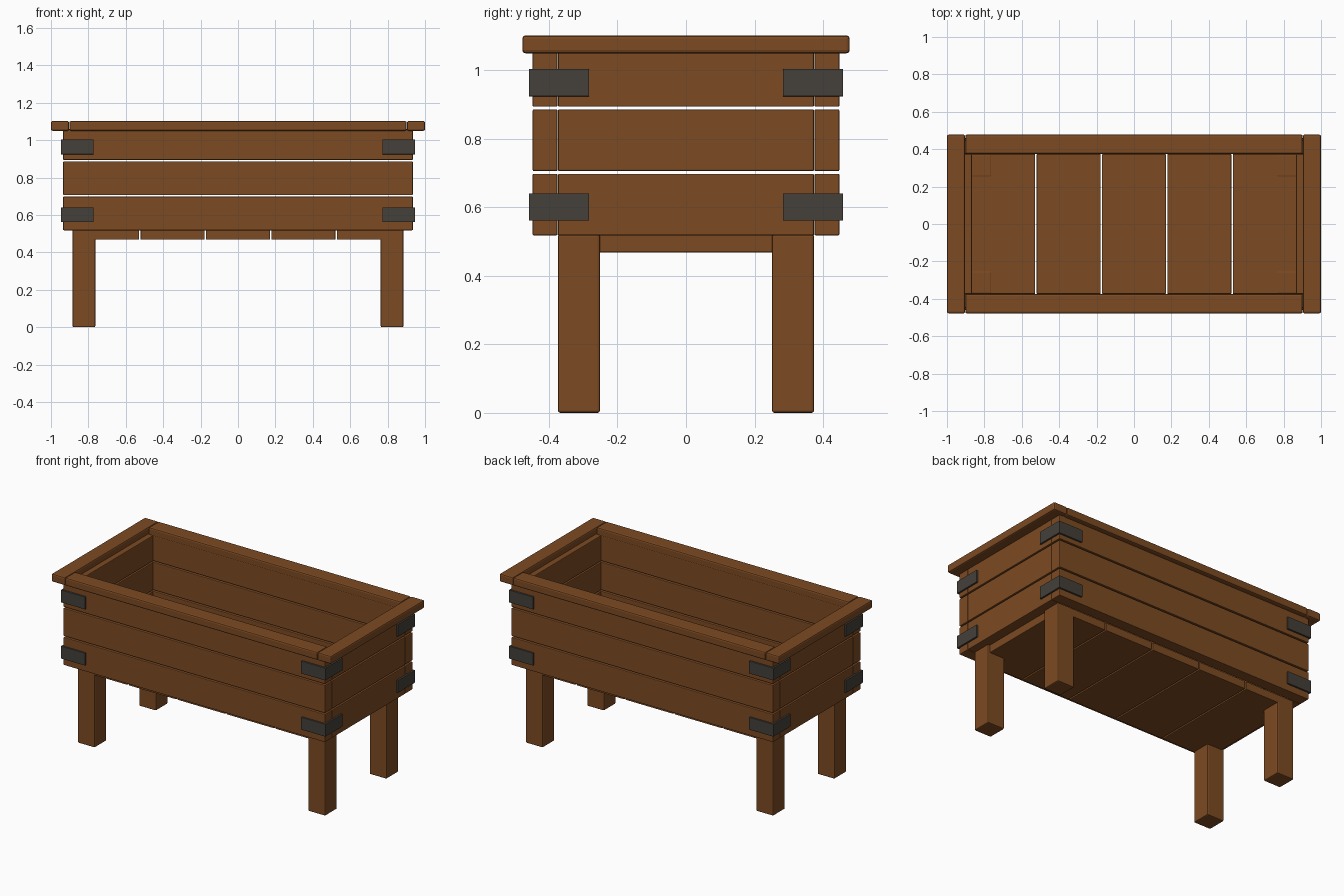
import bpy

if "Cube" in bpy.data.objects:
    bpy.data.objects.remove(bpy.data.objects["Cube"])


def material(name, color):
    m = bpy.data.materials.new(name)
    m.diffuse_color = (*color, 1)
    m.use_nodes = True
    m.node_tree.nodes["Principled BSDF"].inputs["Base Color"].default_value = m.diffuse_color
    return m


WOOD = material("brown wood", (0.205, 0.069, 0.016))
IRON = material("dark iron", (0.058, 0.051, 0.042))


def box(name, x, y, z, mat, bevel):
    """Bevelled box from (min, max) ranges on each axis."""
    r = [sorted(v) for v in (x, y, z)]
    bpy.ops.mesh.primitive_cube_add(size=1, location=[(a + b) / 2 for a, b in r])
    o = bpy.context.object
    o.name = name
    o.scale = [b - a for a, b in r]
    bpy.ops.object.transform_apply(location=False, rotation=False, scale=True)
    o.data.materials.append(mat)
    mod = o.modifiers.new("Bevel", 'BEVEL')
    mod.width = bevel
    mod.segments = 2
    return o


# Three rows of wall boards with open gaps between them
for row in range(3):
    z0 = 0.518 + row * 0.188
    z = (z0, min(z0 + 0.18, 1.06))
    for s, side in ((-1, "front"), (1, "back")):
        box(f"{side}_board", (-0.935, 0.935), (s * 0.375, s * 0.448), z, WOOD, 0.004)
    for s, side in ((-1, "left"), (1, "right")):
        box(f"{side}_board", (s * 0.867, s * 0.935), (-0.374, 0.374), z, WOOD, 0.004)

# Five floor slats
for i in range(5):
    c = (i - 2) * 0.35
    box("floor_slat", (c - 0.171, c + 0.171), (-0.374, 0.374), (0.468, 0.52), WOOD, 0.004)

# Top rim: long rails between the two end rails
for s, side in ((-1, "front"), (1, "back")):
    box(f"{side}_rim", (-0.902, 0.902), (s * 0.375, s * 0.478), (1.05, 1.102), WOOD, 0.009)
for s, side in ((-1, "left"), (1, "right")):
    box(f"{side}_rim", (s * 0.903, s * 1.0), (-0.478, 0.478), (1.05, 1.102), WOOD, 0.009)

# Legs and corner brackets
for sx in (-1, 1):
    for sy in (-1, 1):
        box("leg", (sx * 0.763, sx * 0.885), (sy * 0.251, sy * 0.374), (0, 0.522), WOOD, 0.007)
        for z in ((0.561, 0.641), (0.924, 1.004)):
            box("bracket_long_side", (sx * 0.772, sx * 0.946), (sy * 0.438, sy * 0.459), z, IRON, 0.002)
            box("bracket_end_side", (sx * 0.925, sx * 0.946), (sy * 0.283, sy * 0.459), z, IRON, 0.002)
